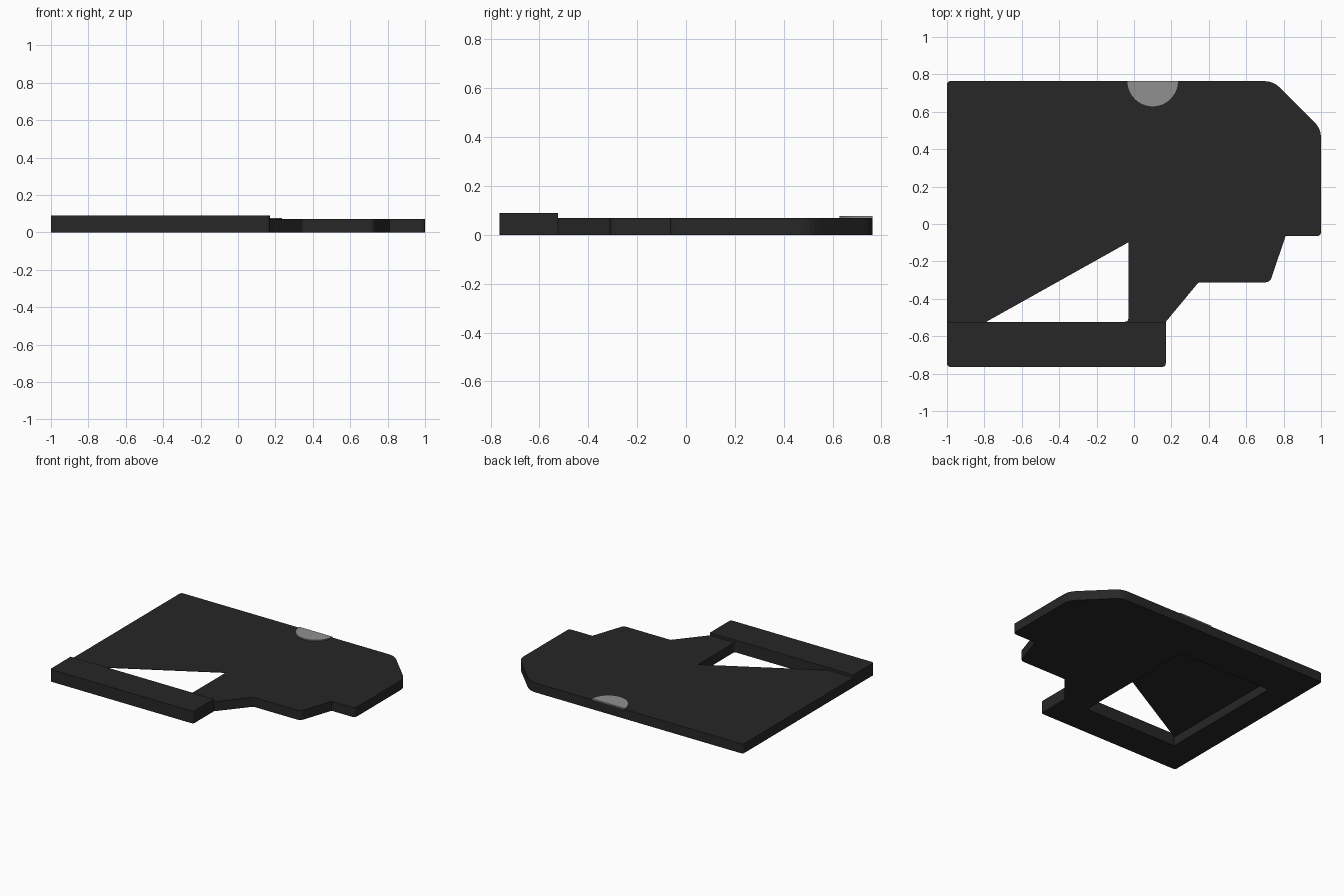
import bpy, bmesh, math
from mathutils import Vector

if "Cube" in bpy.data.objects:
    bpy.data.objects.remove(bpy.data.objects["Cube"])


def material(name, v):
    m = bpy.data.materials.new(name)
    m.diffuse_color = (v, v, v, 1)
    m.use_nodes = True
    m.node_tree.nodes["Principled BSDF"].inputs["Base Color"].default_value = m.diffuse_color
    return m


def rounded(points, steps=4):
    """Round each (x, y, r) corner, where r is the cut-back along the sides."""
    out = []
    for i, (x, y, r) in enumerate(points):
        p = Vector((x, y))
        if r == 0:
            out.append(p)
            continue
        a = p + (Vector(points[i - 1][:2]) - p).normalized() * r
        b = p + (Vector(points[(i + 1) % len(points)][:2]) - p).normalized() * r
        for k in range(steps + 1):
            t = k / steps
            out.append(a * (1 - t) ** 2 + p * 2 * t * (1 - t) + b * t * t)
    return out


def prism(name, outline, z0, z1, mat=None):
    bm = bmesh.new()
    face = bm.faces.new([bm.verts.new((p[0], p[1], z0)) for p in outline])
    top = bmesh.ops.extrude_face_region(bm, geom=[face])["geom"]
    bmesh.ops.translate(bm, vec=(0, 0, z1 - z0),
                        verts=[g for g in top if isinstance(g, bmesh.types.BMVert)])
    bmesh.ops.recalc_face_normals(bm, faces=bm.faces)
    mesh = bpy.data.meshes.new(name)
    bm.to_mesh(mesh)
    bm.free()
    ob = bpy.data.objects.new(name, mesh)
    bpy.context.collection.objects.link(ob)
    if mat:
        mesh.materials.append(mat)
    return ob


def cut(target, cutter):
    cutter.hide_render = True
    cutter.hide_viewport = True
    cutter.display_type = 'WIRE'
    mod = target.modifiers.new("cut", 'BOOLEAN')
    mod.operation = 'DIFFERENCE'
    mod.solver = 'EXACT'
    mod.object = cutter


dark = material("dark_plastic", 0.02)
grey = material("light_grey", 0.28)
STEP = -0.523   # where the raised bar begins
BACK = 0.764

# Flat plate with notched right side
plate = prism("plate", rounded([
    (-1, -BACK, .02), (.17, -BACK, .02), (.17, STEP, 0), (.345, -.312, .01),
    (.727, -.312, .025), (.81, -.065, 0), (1, -.065, .025), (1, .51, .05),
    (.745, BACK, .05), (-1, BACK, .02)]), 0, .07, dark)

# Rectangular pocket from below leaves a thin skin on top
cut(plate, prism("pocket_cutter", rounded([
    (-.79, STEP, 0), (-.03, STEP, .02), (-.03, .455, .02), (-.79, .455, .02)]), -.05, .067, dark))

# Triangular window through the skin
cut(plate, prism("window_cutter", rounded([
    (-.79, STEP, 0), (-.03, STEP, .02), (-.03, -.098, 0)]), -.1, .15, dark))

# Raised bar along the front
prism("front_bar", rounded([
    (-1, -BACK, .02), (.17, -BACK, .02), (.17, STEP, 0), (-1, STEP, 0)]), .07, .09, dark)

# Half-round pad on the back edge
prism("half_round_pad", [
    (.1 + .135 * math.cos(a), BACK - .135 * math.sin(a))
    for a in (math.pi * k / 32 for k in range(33))], .07, .077, grey)
